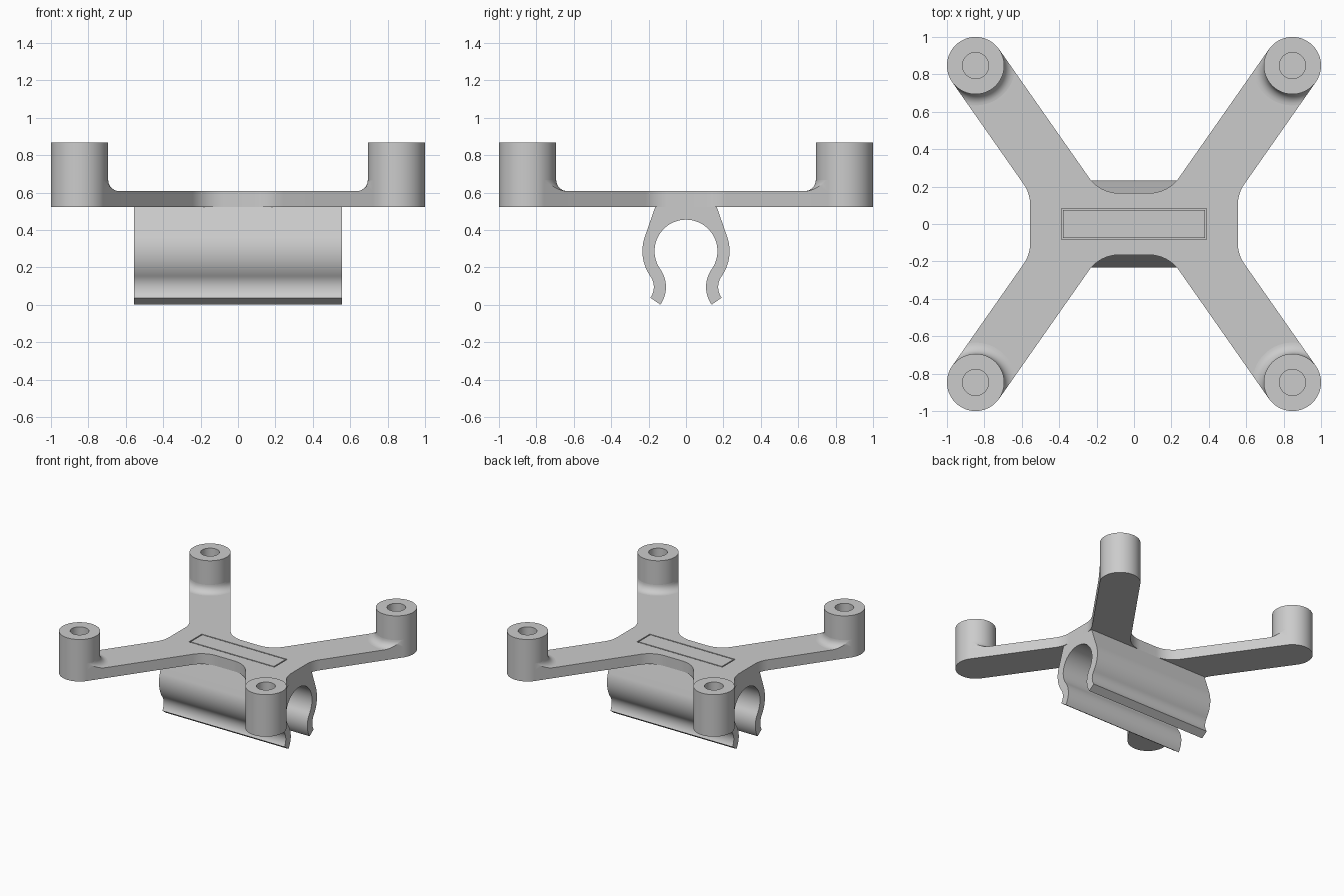
import bpy
import bmesh
from math import radians, degrees, sin, cos, asin, acos, atan2, pi
from mathutils import Vector

if "Cube" in bpy.data.objects:
    bpy.data.objects.remove(bpy.data.objects["Cube"])

grey = bpy.data.materials.new("plain grey")
grey.use_nodes = True
grey.diffuse_color = (0.6, 0.6, 0.6, 1)
grey.node_tree.nodes["Principled BSDF"].inputs["Base Color"].default_value = grey.diffuse_color

PLATE_Z, TOP_Z, BOSS_Z = 0.522, 0.608, 0.867
HALF_X, HALF_Y = 0.555, 0.165
BOSS_R, HOLE_R, FILLET = 0.153, 0.07, 0.06
BOSS = Vector((0.847, 0.847))
ARM = 55  # arm direction in degrees
CORNERS = ((1, 1), (-1, 1), (-1, -1), (1, -1))


def polar(centre, r, deg):
    return Vector(centre) + r * Vector((cos(radians(deg)), sin(radians(deg))))


def arc(centre, r, a, b, n):
    return [polar(centre, r, a + (b - a) * i / n) for i in range(n + 1)]


def round_corner(p, u, v, r, start, end):
    """Arc that rounds corner p between unit directions u and v."""
    centre = p + (u + v).normalized() * r / sin(u.angle(v) / 2)
    return arc(centre, r, start, end, 12)


def loop(bm, points, z):
    return [bm.verts.new((p[0], p[1], z)) for p in points]


def skin(bm, loops):
    """Walls between successive closed loops."""
    for a, b in zip(loops, loops[1:]):
        for i in range(len(a)):
            j = (i + 1) % len(a)
            bm.faces.new((a[i], a[j], b[j], b[i]))


def make(name, bm, mirror=False):
    bmesh.ops.recalc_face_normals(bm, faces=bm.faces)
    mesh = bpy.data.meshes.new(name)
    bm.to_mesh(mesh)
    bm.free()
    mesh.materials.append(grey)
    ob = bpy.data.objects.new(name, mesh)
    bpy.context.collection.objects.link(ob)
    bpy.ops.object.select_all(action="DESELECT")
    ob.select_set(True)
    bpy.context.view_layer.objects.active = ob
    bpy.ops.object.shade_smooth_by_angle(angle=radians(30))
    if mirror:
        mod = ob.modifiers.new("four corners", "MIRROR")
        mod.use_axis = (True, True, False)
        mod.use_mirror_merge = False


# Plate outline: one quarter, then mirrored round
along = polar((0, 0), 1, ARM)
outer, inner = polar(BOSS, BOSS_R, ARM - 90), polar(BOSS, BOSS_R, ARM + 90)
side = outer - along * (outer.x - HALF_X) / along.x
back = inner - along * (inner.y - HALF_Y) / along.y
quarter = round_corner(side, Vector((0, -1)), along, 0.2, 180, ARM + 90)
quarter += arc(BOSS, BOSS_R, ARM + 270, ARM + 90, 36)
quarter += round_corner(back, along, Vector((-1, 0)), 0.2, ARM + 270, 270)
outline = []
for sx, sy in CORNERS:
    outline += [(p.x * sx, p.y * sy) for p in quarter[::sx * sy]]

# Plate with a thin rectangular groove in its top
bm = bmesh.new()
low, high = loop(bm, outline, PLATE_Z), loop(bm, outline, TOP_Z)
skin(bm, (low, high))
bm.faces.new(low)
wide = [(0.388 * sx, 0.084 * sy) for sx, sy in CORNERS]
narrow = [(0.379 * sx, 0.075 * sy) for sx, sy in CORNERS]
floor_z = TOP_Z - 0.06
groove = [loop(bm, wide, TOP_Z), loop(bm, wide, floor_z),
          loop(bm, narrow, floor_z), loop(bm, narrow, TOP_Z)]
skin(bm, groove)
bm.faces.new(groove[-1])
rim = [e for e in bm.edges if e.is_boundary]
bmesh.ops.triangle_fill(bm, edges=rim, use_beauty=True, normal=(0, 0, 1))
make("cross_plate", bm)

# Corner bosses with blind holes
bm = bmesh.new()
rings = [loop(bm, arc(BOSS, r, 0, 360, 72)[:-1], z) for r, z in
         ((BOSS_R, PLATE_Z), (BOSS_R, BOSS_Z), (HOLE_R, BOSS_Z), (HOLE_R, TOP_Z))]
skin(bm, rings)
bm.faces.new(rings[0])
bm.faces.new(rings[-1])
make("corner_bosses", bm, mirror=True)

# Rounded fillets where the arms meet the bosses, trimmed to the arm width
bm = bmesh.new()
rows = []
STEPS, SPAN = 8, 36
for k in range(STEPS + 1):
    t = pi / 2 * k / STEPS
    rho = BOSS_R + FILLET * (1 - cos(t))
    reach = degrees(asin(min(1, BOSS_R / rho)))
    sweep = arc(BOSS, rho, ARM + 180 - reach, ARM + 180 + reach, SPAN)
    rows.append(loop(bm, sweep, TOP_Z + FILLET * (1 - sin(t))))
for a, b in zip(rows, rows[1:]):
    for i in range(SPAN):
        bm.faces.new((a[i], a[i + 1], b[i + 1], b[i]))
for end, corner in ((0, inner), (-1, outer)):
    corner_vert = bm.verts.new((*corner, TOP_Z))
    bm.faces.new([row[end] for row in rows] + [corner_vert])
make("arm_fillets", bm, mirror=True)

# Spring clip under the plate: half profile in y and z, mirrored and extruded
RING, R_OUT, R_IN, FOOT_R = Vector((0, 0.287)), 0.233, 0.168, 0.1
WALL = R_OUT - R_IN
BEND, TIP = 35.2, 215
foot = polar(RING, R_OUT + FOOT_R, -BEND)
neck = Vector((HALF_Y, PLATE_Z))
d = neck - RING
start = degrees(atan2(d.y, d.x) - acos(R_OUT / d.length))
half = [neck]
half += arc(RING, R_OUT, start, -BEND, 20)
half += arc(foot, FOOT_R, 180 - BEND, TIP, 14)[1:]
half += arc(foot, FOOT_R + WALL, TIP, 180 - BEND, 14)
half += arc(RING, R_IN, -BEND, 90, 36)[1:]
profile = half + [Vector((-p.x, p.y)) for p in half[-2::-1]]
bm = bmesh.new()
ends = [[bm.verts.new((x, p.x, p.y)) for p in profile] for x in (-HALF_X, HALF_X)]
skin(bm, ends)
for end in ends:
    bm.faces.new(end)
make("spring_clip", bm)
